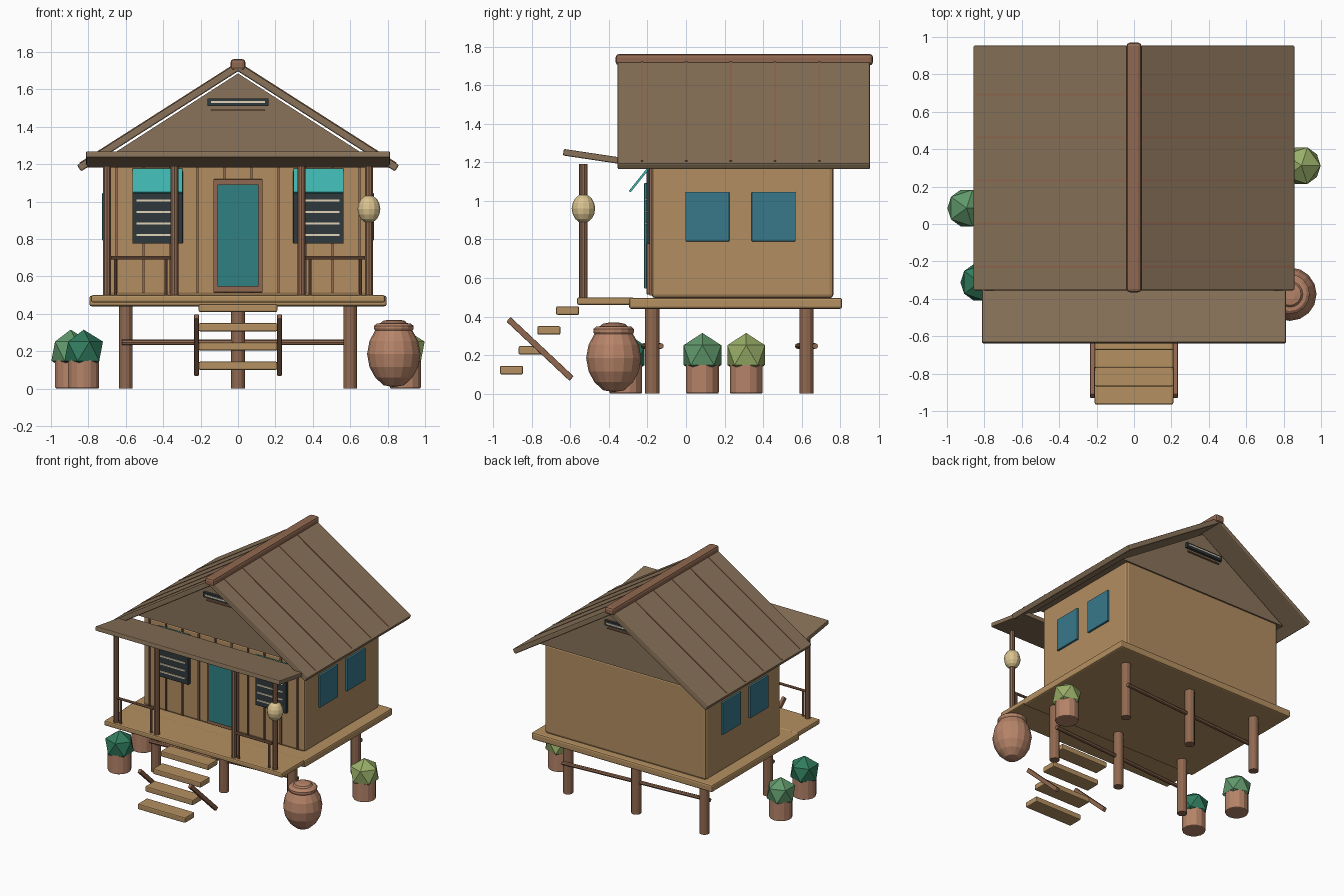
import bpy, bmesh
from math import atan2, hypot
from mathutils import Vector

if "Cube" in bpy.data.objects:
    bpy.data.objects.remove(bpy.data.objects["Cube"])


def mat(name, r, g, b):
    m = bpy.data.materials.new(name)
    m.diffuse_color = (r, g, b, 1)
    m.use_nodes = True
    m.node_tree.nodes["Principled BSDF"].inputs["Base Color"].default_value = m.diffuse_color
    return m


PLANK = mat("plank", 0.46, 0.28, 0.12)
WALL = mat("wall", 0.45, 0.27, 0.12)
POST = mat("post", 0.28, 0.14, 0.08)
THATCH = mat("thatch", 0.25, 0.17, 0.10)
TEAL = mat("teal", 0.03, 0.22, 0.23)
AWNING = mat("awning", 0.05, 0.45, 0.42)
GLASS = mat("glass", 0.04, 0.19, 0.26)
DARK = mat("dark", 0.03, 0.04, 0.045)
CREAM = mat("cream", 0.75, 0.66, 0.48)
CLAY = mat("clay", 0.47, 0.23, 0.14)
LAMP = mat("lamp", 0.70, 0.55, 0.28)
GREENS = [mat("leaf_dark", 0.03, 0.20, 0.11), mat("leaf_mid", 0.12, 0.32, 0.15),
          mat("leaf_light", 0.32, 0.43, 0.14)]


def finish(name, bm, m, bevel=0):
    me = bpy.data.meshes.new(name)
    bmesh.ops.recalc_face_normals(bm, faces=bm.faces)
    bm.to_mesh(me)
    bm.free()
    me.materials.append(m)
    o = bpy.data.objects.new(name, me)
    bpy.context.collection.objects.link(o)
    if bevel:
        b = o.modifiers.new("bevel", 'BEVEL')
        b.width, b.segments = bevel, 2
    return o


def box(name, lo, hi, m, bevel=0):
    """Axis-aligned box between two corners."""
    lo, hi = Vector(lo), Vector(hi)
    bm = bmesh.new()
    bmesh.ops.create_cube(bm, size=1)
    bmesh.ops.scale(bm, vec=hi - lo, verts=bm.verts)
    o = finish(name, bm, m, bevel)
    # keep the bevel even: scale is in the mesh, position on the object
    o.location = (lo + hi) / 2
    return o


def rod(name, a, b, r, m, sides=10, r2=None, bevel=0):
    """Cylinder between two points."""
    a, b = Vector(a), Vector(b)
    bm = bmesh.new()
    bmesh.ops.create_cone(bm, cap_ends=True, segments=sides, radius1=r,
                          radius2=r if r2 is None else r2, depth=(b - a).length)
    o = finish(name, bm, m, bevel)
    o.location = (a + b) / 2
    o.rotation_euler = (b - a).to_track_quat('Z', 'Y').to_euler()
    return o


def lathe(name, profile, centre, m, sides=16):
    """Turn an (r, z) profile about a vertical axis."""
    bm = bmesh.new()
    vs = [bm.verts.new((r, 0, z)) for r, z in profile]
    es = [bm.edges.new(p) for p in zip(vs, vs[1:])]
    bmesh.ops.spin(bm, geom=vs + es, axis=(0, 0, 1), cent=(0, 0, 0),
                   steps=sides, angle=6.2831853)
    bmesh.ops.remove_doubles(bm, verts=bm.verts, dist=1e-4)
    o = finish(name, bm, m)
    o.location = centre
    return o


# Decks and house body
box("main_deck", (-0.795, -0.295, 0.44), (0.795, 0.81, 0.497), PLANK, 0.012)
box("porch_deck", (-0.785, -0.565, 0.46), (0.785, -0.27, 0.50), PLANK, 0.01)
box("house_walls", (-0.71, -0.178, 0.495), (0.71, 0.765, 1.21), WALL, 0.02)

# Stilts and their slightly skewed cross rails
for y in (-0.175, 0.625):
    for x in (-0.6, 0, 0.6):
        rod("stilt", (x, y, 0), (x, y, 0.46), 0.037, POST, 12)
    rod("stilt_rail", (-0.62, y - 0.045, 0.247), (0.62, y + 0.045, 0.247), 0.015, POST, 8)

# Attic gable prism
bm = bmesh.new()
tri = bm.faces.new([bm.verts.new((x, -0.185, z)) for x, z in ((-0.755, 1.2), (0.755, 1.2), (0, 1.685))])
ext = bmesh.ops.extrude_face_region(bm, geom=[tri])
bmesh.ops.translate(bm, vec=(0, 0.957, 0), verts=[v for v in ext["geom"] if isinstance(v, bmesh.types.BMVert)])
bm.faces.new([v for v in bm.verts if v.co.y < 0]) if not tri.is_valid else None
finish("gable", bm, THATCH)

# Roof slopes, seams and ridge
RUN, DROP = 0.85, 0.542
ang, length = atan2(DROP, RUN), hypot(RUN, DROP)
for s in (-1, 1):
    slab = box("roof_slope", (-length / 2, -0.355, -0.02), (length / 2, 0.955, 0.02), THATCH, 0.008)
    slab.location = (s * RUN / 2, 0.3, 1.72 - DROP / 2)
    slab.rotation_euler.y = s * ang
    for i in range(5):
        y = -0.228 + i * 0.23
        seam = box("roof_seam", (-0.485, -0.006, -0.003), (0.485, 0.006, 0.003), POST)
        seam.rotation_euler.y = s * ang
        seam.location = (s * (RUN / 2 + 0.0113), y, 1.72 - DROP / 2 + 0.0177)
box("ridge_beam", (-0.04, -0.365, 1.702), (0.04, 0.97, 1.762), POST, 0.018)

# Gable vents, front and back
for y, s in ((-0.185, -1), (0.772, 1)):
    def vent(name, x, z0, z1, out, m):
        a, b = sorted((y - s * 0.005, y + s * out))
        box(name, (-x, a, z0), (x, b, z1), m)
    vent("gable_vent", 0.163, 1.512, 1.552, 0.02, DARK)
    vent("vent_slat", 0.145, 1.528, 1.538, 0.026, CREAM)
    vent("vent_sill", 0.145, 1.485, 1.493, 0.012, POST)

# Porch roof, rising outwards
proof = box("porch_roof", (-0.812, -0.185, -0.017), (0.812, 0.185, 0.017), THATCH, 0.006)
proof.location = (0, -0.453, 1.225)
proof.rotation_euler.x = -atan2(0.15, 1)

# Porch posts and railings
for s in (-1, 1):
    for x in (0.7, 0.34):
        rod("porch_post", (s * x, -0.532, 0.49), (s * x, -0.532, 1.19), 0.022, POST, 10)
    rod("porch_rail", (s * 0.36, -0.545, 0.70), (s * 0.68, -0.545, 0.70), 0.01, POST, 8)
    for x in (0.655, 0.385):
        rod("rail_baluster", (s * x, -0.54, 0.49), (s * x, -0.54, 0.70), 0.009, POST, 8)

# Wall battens
for i in range(10):
    x = -0.65 + i * 1.3 / 9
    box("wall_batten", (x - 0.006, -0.19, 0.51), (x + 0.006, -0.17, 1.2), POST)

# Door
box("door_frame", (-0.132, -0.205, 0.515), (0.132, -0.17, 1.12), POST, 0.005)
box("door_panel", (-0.11, -0.217, 0.545), (0.11, -0.19, 1.092), TEAL, 0.004)

# Front shutters with slats and propped awnings; side windows
for s in (-1, 1):
    x = s * 0.43
    box("front_shutter", (x - 0.135, -0.205, 0.775), (x + 0.135, -0.17, 1.165), DARK, 0.004)
    for i in range(4):
        z = 0.822 + i * 0.0615
        box("shutter_slat", (x - 0.113, -0.213, z - 0.005), (x + 0.113, -0.2, z + 0.005), CREAM)
    aw = box("window_awning", (-0.134, -0.006, -0.08), (0.134, 0.006, 0.08), AWNING)
    aw.location = (x, -0.242, 1.11)
    aw.rotation_euler.x = -atan2(0.1, 0.125)
    for y in (-0.003, 0.34):
        a, b = sorted((s * 0.7, s * 0.726))
        box("side_window", (a, y, 0.79), (b, y + 0.228, 1.046), GLASS, 0.004)

# Porch steps and sloping stringers
for i in range(4):
    y, z, w = -0.905 + i * 0.097, 0.122 + i * 0.103, 0.21
    box("step", (-w, y - 0.06, z - 0.022), (w, y + 0.06, z + 0.022), PLANK, 0.008)
for x in (-0.222, 0.222):
    st = box("step_stringer", (-0.013, -0.224, -0.016), (0.013, 0.224, 0.016), POST, 0.004)
    st.location = (x, -0.757, 0.232)
    st.rotation_euler.x = -atan2(0.31, 0.33)

# Lantern on the right post
lathe("lantern", [(0, -0.075), (0.024, -0.069), (0.043, -0.053), (0.056, -0.028), (0.061, 0),
                  (0.056, 0.028), (0.043, 0.053), (0.024, 0.069), (0, 0.075)],
      (0.70, -0.532, 0.96), LAMP, 12)

# Large clay jar
lathe("clay_jar", [(0, 0.008), (0.055, 0.018), (0.1, 0.06), (0.13, 0.115), (0.143, 0.185),
                   (0.13, 0.255), (0.1, 0.31), (0.106, 0.32), (0.106, 0.335), (0.09, 0.348),
                   (0.07, 0.35), (0.06, 0.362), (0.03, 0.368), (0, 0.368)],
      (0.833, -0.375, 0), CLAY, 16)

# Potted plants
for x, y, g in ((-0.825, -0.312, 0), (-0.895, 0.085, 1), (0.895, 0.312, 2)):
    rod("plant_pot", (x, y, 0), (x, y, 0.165), 0.085, CLAY, 14, bevel=0.008)
    bm = bmesh.new()
    bmesh.ops.create_icosphere(bm, subdivisions=1, radius=0.115)
    finish("plant_leaves", bm, GREENS[g]).location = (x, y, 0.2)
